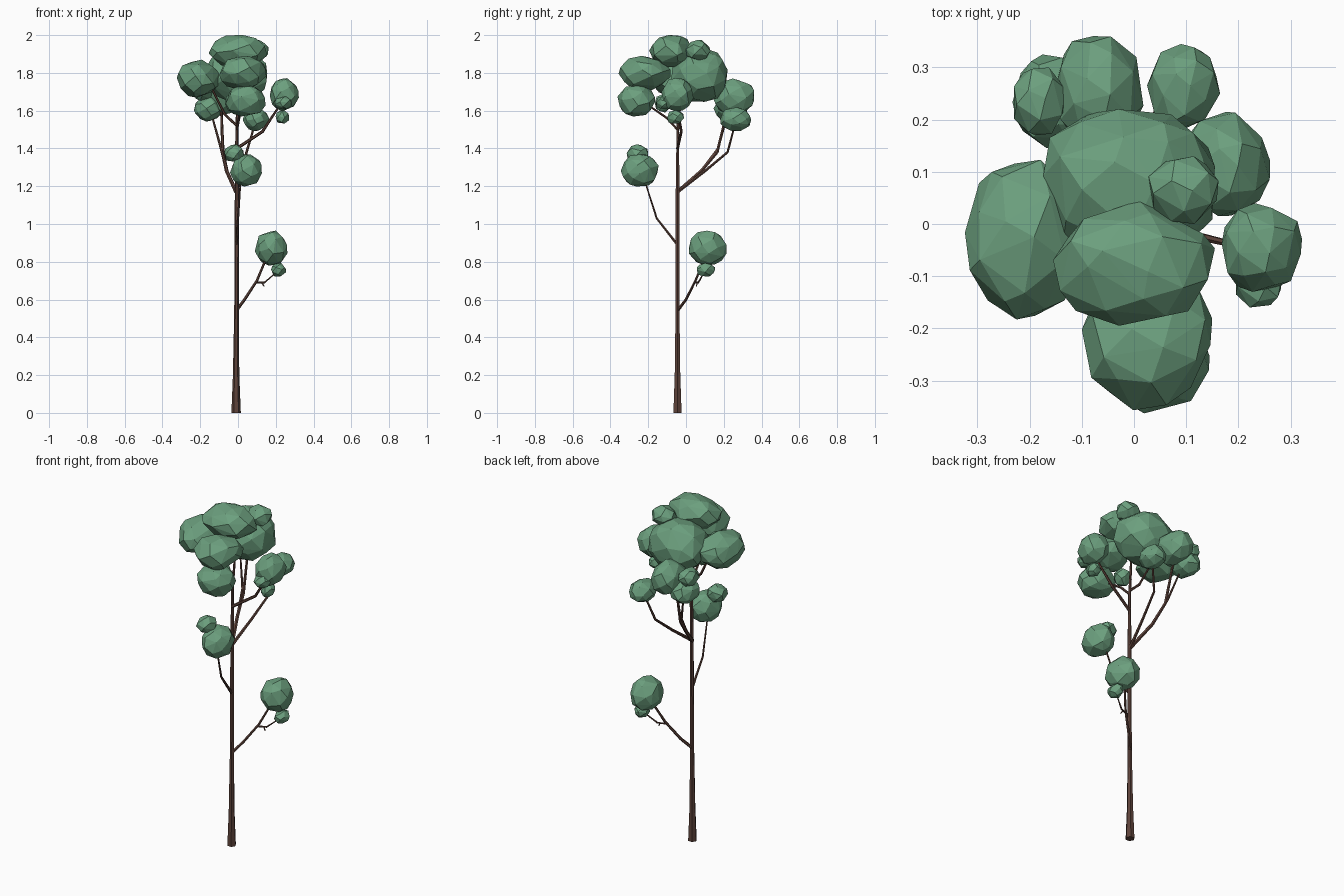
import bpy, bmesh, math, random
from mathutils import Vector

if "Cube" in bpy.data.objects:
    bpy.data.objects.remove(bpy.data.objects["Cube"])

random.seed(4)


def material(name, color):
    m = bpy.data.materials.new(name)
    m.diffuse_color = (*color, 1)
    m.use_nodes = True
    m.node_tree.nodes["Principled BSDF"].inputs["Base Color"].default_value = m.diffuse_color
    return m


LEAF = material("leaf_green", (0.15, 0.35, 0.21))
BARK = material("bark_brown", (0.11, 0.055, 0.042))


def finish(bm, name, mat):
    bmesh.ops.recalc_face_normals(bm, faces=bm.faces)
    me = bpy.data.meshes.new(name)
    bm.to_mesh(me)
    bm.free()
    me.materials.append(mat)
    ob = bpy.data.objects.new(name, me)
    bpy.context.collection.objects.link(ob)


# Tapered, flat-sided limb through (x, y, z, radius) points
def limb(name, path, sides=6):
    bm = bmesh.new()
    pts = [Vector(p[:3]) for p in path]
    rings = []
    for i, p in enumerate(pts):
        d = (pts[min(i + 1, len(pts) - 1)] - pts[max(i - 1, 0)]).normalized()
        u = (Vector((1, 0, 0)) - d * d.x).normalized()
        v = d.cross(u)
        rings.append([bm.verts.new(p + path[i][3] * (u * math.cos(a) + v * math.sin(a)))
                      for a in (math.tau * k / sides for k in range(sides))])
    for a, b in zip(rings, rings[1:]):
        for k in range(sides):
            j = (k + 1) % sides
            bm.faces.new((a[k], a[j], b[j], b[k]))
    bm.faces.new(rings[0])
    bm.faces.new(rings[-1])
    finish(bm, name, BARK)


# Faceted leaf clump: hull of jittered sphere points fitted to its radii
def clump(name, centre, radii, n=34):
    bm = bmesh.new()
    pts = []
    for i in range(n):
        z = 1 - 2 * (i + 0.5) / n
        r, a = math.sqrt(1 - z * z), i * 2.39996
        p = Vector((r * math.cos(a), r * math.sin(a), z))
        p += Vector([random.uniform(-0.14, 0.14) for _ in range(3)])
        pts.append(p.normalized() * random.uniform(0.96, 1.06))
    lo = [min(p[k] for p in pts) for k in range(3)]
    hi = [max(p[k] for p in pts) for k in range(3)]
    for p in pts:
        bm.verts.new([centre[k] + radii[k] * (2 * (p[k] - lo[k]) / (hi[k] - lo[k]) - 1)
                      for k in range(3)])
    res = bmesh.ops.convex_hull(bm, input=bm.verts)
    loose = [v for v in bm.verts if not v.link_faces]
    bmesh.ops.delete(bm, geom=loose, context='VERTS')
    finish(bm, name, LEAF)


# Trunk
limb("trunk", [(-.01, -.045, 0, .025), (-.01, -.045, .2, .017), (-.008, -.045, .54, .012),
               (-.006, -.045, 1.17, .011), (-.006, -.043, 1.5, .008), (0, -.02, 1.75, .006)])

# Low branch with side twig and stub
limb("low_branch", [(-.01, -.045, .54, .009), (.035, 0, .6, .008),
                    (.1, .05, .7, .007), (.15, .1, .82, .006)])
limb("low_twig", [(.09, .045, .69, .006), (.14, .065, .69, .005), (.21, .1, .75, .003)])
limb("low_stub", [(.125, .06, .692, .004), (.138, .055, .67, .003)])

# Front branch
limb("front_branch", [(-.008, -.045, .89, .008), (0, -.155, 1.03, .006), (.015, -.225, 1.25, .004)])

# Back branches
limb("back_left_branch", [(-.01, -.045, 1.17, .011), (-.06, .08, 1.28, .01),
                          (-.08, .165, 1.38, .009), (-.09, .23, 1.65, .006)])
limb("back_left_fork", [(-.06, .08, 1.28, .008), (-.09, .17, 1.4, .007), (-.14, .22, 1.58, .005)])
limb("back_right_branch", [(-.01, -.045, 1.17, .01), (.02, .1, 1.28, .008),
                           (.045, .22, 1.38, .007), (.09, .26, 1.53, .005)])

# Upper branches
limb("right_branch", [(-.006, -.045, 1.4, .009), (.13, -.025, 1.49, .008), (.235, -.05, 1.65, .005)])
limb("crown_front_branch", [(-.006, -.045, 1.5, .007), (.005, -.1, 1.56, .007), (.03, -.23, 1.65, .005)])
limb("crown_left_branch", [(-.006, -.045, 1.52, .007), (-.07, -.04, 1.58, .007), (-.15, -.03, 1.74, .005)])

# Leaf clumps
clump("crown_top_leaves", (0, -.075, 1.915), (.155, .12, .085))
clump("crown_main_leaves", (-.01, .07, 1.785), (.165, .15, .138), 44)
clump("crown_left_leaves", (-.212, -.03, 1.77), (.112, .153, .1))
clump("crown_front_leaves", (.025, -.22, 1.8), (.125, .137, .09))
clump("crown_front_lower_leaves", (.04, -.263, 1.652), (.105, .1, .083))
clump("crown_bump_leaves", (.095, .065, 1.92), (.067, .065, .055), 22)
clump("crown_under_leaves", (-.02, -.12, 1.64), (.05, .045, .05), 20)
clump("right_leaves", (.245, -.045, 1.685), (.077, .085, .087))
clump("right_small_leaves", (.24, -.115, 1.642), (.045, .045, .035), 20)
clump("right_lower_leaves", (.235, -.055, 1.567), (.036, .045, .035), 20)
clump("back_leaves", (-.068, .25, 1.675), (.086, .11, .095))
clump("back_left_leaves", (-.16, .235, 1.61), (.073, .09, .067))
clump("back_left_small_leaves", (-.18, .235, 1.695), (.05, .065, .05), 22)
clump("back_right_leaves", (.095, .263, 1.555), (.07, .082, .062))
clump("front_branch_leaves", (.042, -.245, 1.283), (.084, .1, .085))
clump("front_branch_small_leaves", (-.02, -.257, 1.375), (.053, .057, .047), 22)
clump("low_branch_leaves", (.175, .115, .872), (.086, .1, .093))
clump("low_branch_small_leaves", (.215, .105, .757), (.04, .048, .036), 20)
